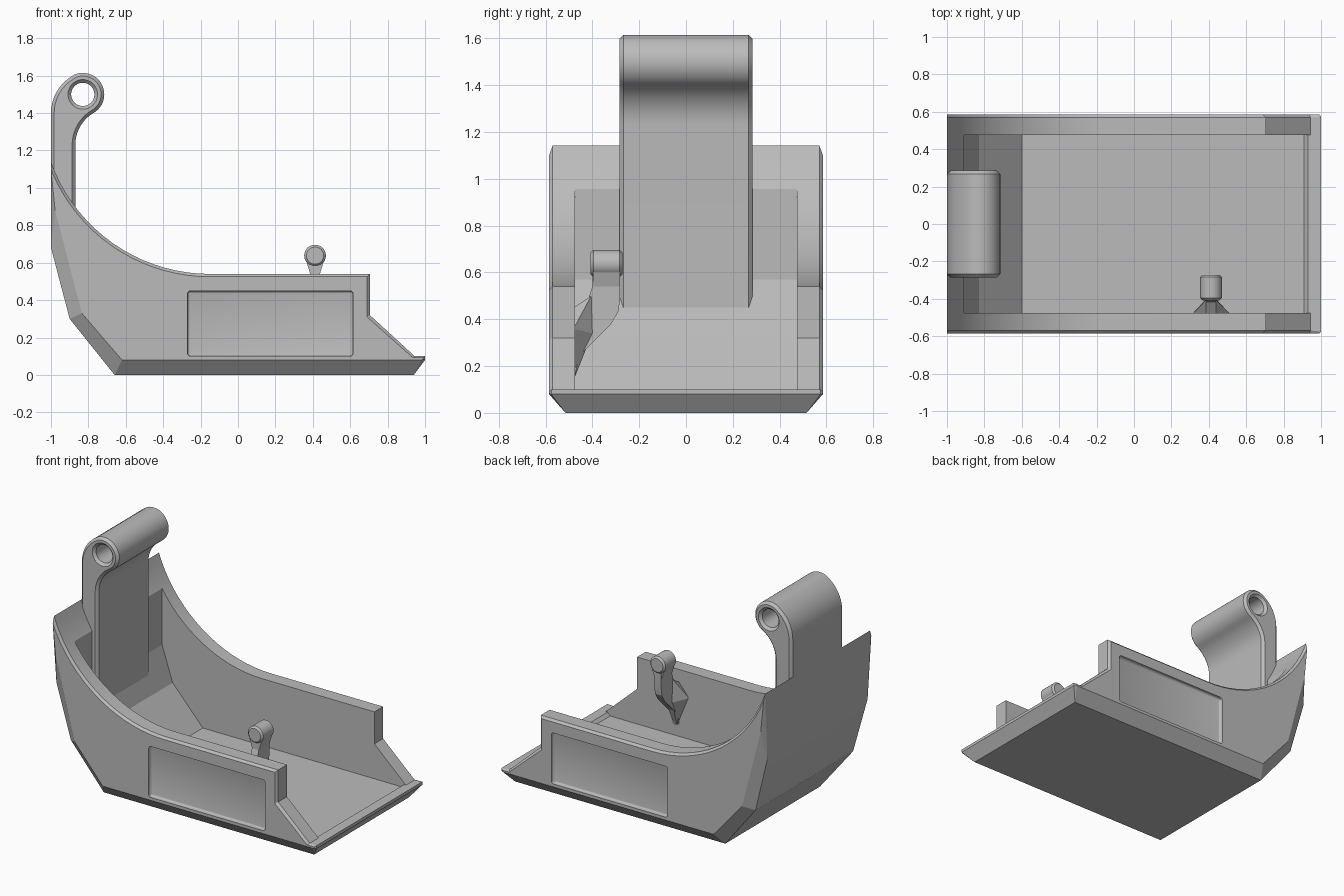
import bpy, bmesh, math
from mathutils import Vector

if "Cube" in bpy.data.objects:
    bpy.data.objects.remove(bpy.data.objects["Cube"], do_unlink=True)

GREY = (0.5, 0.5, 0.5, 1)
mat = bpy.data.materials.new("plain grey")
mat.use_nodes = True
mat.diffuse_color = GREY
mat.node_tree.nodes["Principled BSDF"].inputs["Base Color"].default_value = GREY


def make(name, bm):
    bmesh.ops.remove_doubles(bm, verts=bm.verts, dist=1e-5)
    bmesh.ops.recalc_face_normals(bm, faces=bm.faces)
    me = bpy.data.meshes.new(name)
    bm.to_mesh(me)
    bm.free()
    me.materials.append(mat)
    ob = bpy.data.objects.new(name, me)
    bpy.context.collection.objects.link(ob)
    return ob


def loft(name, loops):
    """Join loops of equal length and close both ends."""
    bm = bmesh.new()
    rings = [[bm.verts.new(p) for p in loop] for loop in loops]
    n = len(rings[0])
    for a, b in zip(rings, rings[1:]):
        for i in range(n):
            j = (i + 1) % n
            bm.faces.new((a[i], a[j], b[j], b[i]))
    bm.faces.new(rings[0])
    bm.faces.new(rings[-1])
    return make(name, bm)


def prism_y(name, pts, y0, y1):
    return loft(name, [[(x, y, z) for x, z in pts] for y in (y0, y1)])


def prism_x(name, pts, x0, x1):
    return loft(name, [[(x, y, z) for y, z in pts] for x in (x0, x1)])


def arc(cx, cz, r, a0, a1, n):
    angles = [math.radians(a0 + (a1 - a0) * i / n) for i in range(n + 1)]
    return [(cx + r * math.cos(a), cz + r * math.sin(a)) for a in angles]


def apply_all(ob):
    bpy.ops.object.select_all(action="DESELECT")
    ob.select_set(True)
    bpy.context.view_layer.objects.active = ob
    for m in list(ob.modifiers):
        bpy.ops.object.modifier_apply(modifier=m.name)


def cut(ob, cutter):
    m = ob.modifiers.new("cut", "BOOLEAN")
    m.operation = "DIFFERENCE"
    m.solver = "EXACT"
    m.object = cutter
    apply_all(ob)
    bpy.data.objects.remove(cutter, do_unlink=True)


def bevel(ob, width, segments=1):
    m = ob.modifiers.new("bevel", "BEVEL")
    m.width = width
    m.segments = segments
    m.limit_method = "ANGLE"
    m.angle_limit = math.radians(40)
    apply_all(ob)


def smooth(ob):
    apply_all(ob)
    bpy.ops.object.shade_smooth_by_angle(angle=math.radians(15))


# Tray body: main outline (x, z, half width) paired with the chamfered side outline
SIDE = 0.585
rows = [
    (-0.66, 0, 0.515, -0.62, 0.08),
    (0.94, 0, 0.515, 0.98, 0.08),
    (1.0, 0.08, 0.575, 0.99, 0.083),
    (1.0, 0.1, 0.575, 0.99, 0.092),
    (0.945, 0.1, 0.57, 0.935, 0.092),
    (0.705, 0.32, 0.57, 0.69, 0.31),
    (0.705, 0.54, 0.57, 0.69, 0.525),
]
rim = arc(-0.15, 1.442, 0.902, 270, 199.4, 18)
rim_side = arc(-0.15, 1.442, 0.917, 270, 199.4, 18)
for (x, z), (sx, sz) in zip(rim, rim_side):
    rows.append((x, z, 0.57, max(sx, -1), min(sz, 1.1)))
rows += [
    (-1, 0.68, 0.545, -0.978, 0.88),
    (-0.9, 0.3, 0.53, -0.835, 0.33),
]
body = loft("tray_body", [
    [(r[3], -SIDE, r[4]) for r in rows],
    [(r[0], -r[2], r[1]) for r in rows],
    [(r[0], r[2], r[1]) for r in rows],
    [(r[3], SIDE, r[4]) for r in rows],
])

# Hollow interior with a sloped back and a low front lip
inside = [(-0.6, 0.08), (-0.83, 0.33), (-0.91, 0.57), (-0.91, 1.5),
          (1.1, 1.5), (1.1, 0.1), (0.93, 0.1), (0.91, 0.08)]
cut(body, prism_y("interior_cutter", inside, -0.475, 0.475))

# Shallow rounded panels in both side walls
for s in (-1, 1):
    panel = [(-0.27, 0.1), (0.615, 0.1), (0.615, 0.45), (-0.27, 0.45)]
    cutter = prism_y("panel_cutter", panel, s * 0.56, s * 0.66)
    bevel(cutter, 0.016, 3)
    cut(body, cutter)
smooth(body)

# Hinge arm with a pierced barrel at the top
outline = [(-0.87, 0.36), (-0.91, 0.38), (-0.97, 0.62), (-1, 0.72)]
outline += arc(-0.77, 1.4, 0.23, 180, 121, 8)
outline += arc(-0.83, 1.5, 0.115, 120, -59, 24)[1:]
outline += arc(-0.67, 1.229, 0.2, 120.6, 180, 10)[1:]
arm = prism_y("hinge_arm", outline, -0.285, 0.285)
cut(arm, prism_y("hinge_hole_cutter", arc(-0.83, 1.5, 0.062, 0, 352.5, 47), -0.5, 0.5))
bevel(arm, 0.017)
smooth(arm)

# Small latch: curved stem, round head and flared root on the right wall
stem_pts = [(-0.48, 0.13), (-0.465, 0.21), (-0.44, 0.26), (-0.38, 0.32), (-0.32, 0.38),
            (-0.29, 0.43), (-0.282, 0.48), (-0.282, 0.64), (-0.4, 0.64),
            (-0.4, 0.54), (-0.42, 0.48), (-0.48, 0.43)]
CX = 0.412
stem = prism_x("latch_stem", stem_pts, CX - 0.026, CX + 0.026)
smooth(stem)

head = prism_y("latch_head", arc(CX, 0.638, 0.058, 0, 348.75, 31), -0.408, -0.272)
bevel(head, 0.012)
smooth(head)

neck = prism_y("latch_neck", [(CX - 0.026, 0.54), (CX + 0.026, 0.54),
                              (CX + 0.046, 0.605), (CX - 0.046, 0.605)], -0.398, -0.283)
smooth(neck)

bm = bmesh.new()
for s in (-1, 1):
    for dx, y, z in ((0.1, -0.48, 0.36), (0.026, -0.48, 0.45), (0.01, -0.48, 0.14),
                     (0.026, -0.4, 0.34), (0.026, -0.405, 0.5)):
        bm.verts.new(Vector((CX + s * dx, y, z)))
bmesh.ops.convex_hull(bm, input=bm.verts)
smooth(make("latch_root", bm))
